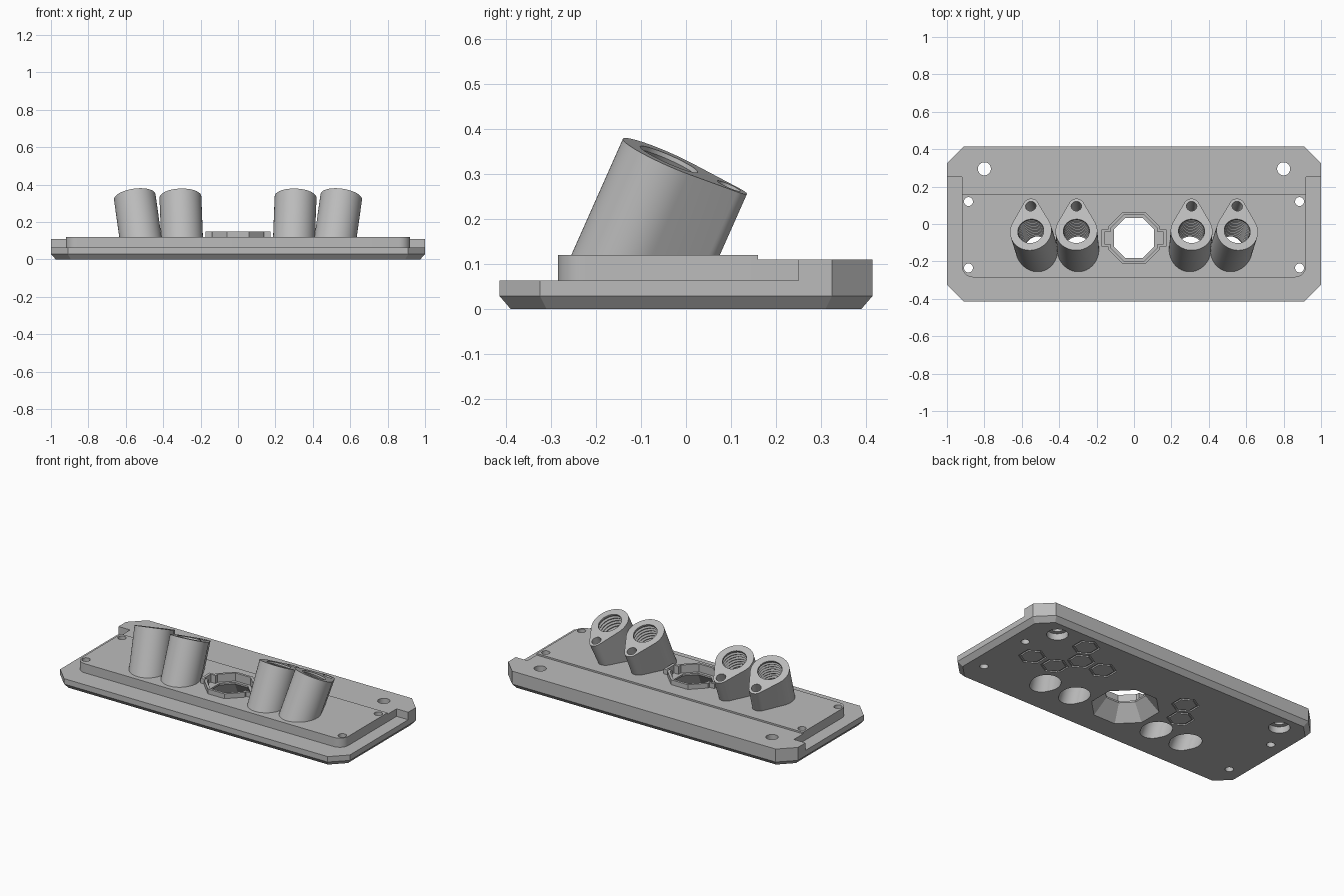
import bpy, bmesh, math
from mathutils import Vector

cube = bpy.data.objects.get("Cube")
if cube:
    bpy.data.objects.remove(cube, do_unlink=True)

grey = bpy.data.materials.new("grey")
grey.use_nodes = True
grey.diffuse_color = (0.5, 0.5, 0.5, 1)
grey.node_tree.nodes["Principled BSDF"].inputs["Base Color"].default_value = (0.5, 0.5, 0.5, 1)


def loft(name, rings):
    """Closed solid through rings with equal point counts."""
    bm = bmesh.new()
    loops = [[bm.verts.new(p) for p in ring] for ring in rings]
    n = len(loops[0])
    for a, b in zip(loops, loops[1:]):
        for i in range(n):
            j = (i + 1) % n
            bm.faces.new((a[i], a[j], b[j], b[i]))
    bm.faces.new(loops[0][::-1])
    bm.faces.new(loops[-1])
    bmesh.ops.recalc_face_normals(bm, faces=bm.faces)
    mesh = bpy.data.meshes.new(name)
    bm.to_mesh(mesh)
    bm.free()
    mesh.materials.append(grey)
    ob = bpy.data.objects.new(name, mesh)
    bpy.context.scene.collection.objects.link(ob)
    return ob


def at(points, z):
    return [Vector((x, y, z)) for x, y in points]


def circle(x, y, r, n=32, turn=0.0):
    angles = [turn + math.tau * i / n for i in range(n)]
    return [(x + r * math.cos(a), y + r * math.sin(a)) for a in angles]


def prism(name, points, z0, z1):
    return loft(name, [at(points, z0), at(points, z1)])


def chamfered(hx, hy, c):
    return [(-hx + c, -hy), (hx - c, -hy), (hx, -hy + c), (hx, hy - c),
            (hx - c, hy), (-hx + c, hy), (-hx, hy - c), (-hx, -hy + c)]


def octagon(apothem):
    return circle(0, OCT_Y, apothem / math.cos(math.pi / 8), 8, math.pi / 8)


def eared(apothem, ear_x, ear_y):
    """Octagon with a small square ear on each side."""
    half = apothem * math.tan(math.pi / 8)
    pts = []
    for s in (1, -1):
        side = [(apothem, -half), (apothem, -ear_y), (ear_x, -ear_y),
                (ear_x, ear_y), (apothem, ear_y), (apothem, half), (half, apothem), (-half, apothem)]
        pts += [(s * x, OCT_Y + s * y) for x, y in side]
    return pts


def boolean(ob, cutters, mode="DIFFERENCE"):
    for c in cutters:
        mod = ob.modifiers.new(c.name, "BOOLEAN")
        mod.operation, mod.solver, mod.object = mode, "EXACT", c
    bpy.context.view_layer.update()
    graph = bpy.context.evaluated_depsgraph_get()
    mesh = bpy.data.meshes.new_from_object(ob.evaluated_get(graph))
    ob.modifiers.clear()
    ob.data = mesh


OCT_Y = -0.075

# Base plate with chamfered underside
outline = chamfered(1.0, 0.415, 0.09)
base = loft("base_plate", [at(chamfered(0.975, 0.39, 0.08), 0), at(outline, 0.029), at(outline, 0.063)])

# Raised ledge along the back, notched at its ends
half = [(0.92, 0.16), (0.92, 0.25), (1, 0.25), (1, 0.325), (0.91, 0.415)]
ledge = prism("rear_ledge", half + [(-x, y) for x, y in reversed(half)], 0.063, 0.11)

# Raised front panel with rounded front corners
R = 0.06
corner = [(0.92 - R + R * math.cos(a), -0.285 + R - R * math.sin(a))
          for a in (math.pi / 2 * i / 8 for i in range(9))]
right = [(0.92, 0.16)] + corner
panel = prism("front_panel", right + [(-x, y) for x, y in reversed(right)], 0.063, 0.12)

# Octagonal socket rim
rim = prism("socket_rim", eared(0.14, 0.175, 0.045), 0.12, 0.15)

# Socket opening: recess above, flared funnel below
recess = prism("recess_cutter", eared(0.125, 0.158, 0.032), 0.1, 0.2)
throat = prism("throat_cutter", octagon(0.108), 0.08, 0.2)
funnel = loft("funnel_cutter", [at(octagon(0.188), -0.01), at(octagon(0.108), 0.09)])
socket = [recess, throat, funnel]

# Screw holes and counterbores
small_holes = [prism("screw_hole_cutter", circle(sx * 0.885, y, 0.024), -0.1, 0.3)
               for sx in (1, -1) for y in (0.12, -0.235)]
large_holes = [prism("bolt_hole_cutter", circle(sx * 0.8, 0.295, 0.035), -0.1, 0.3) for sx in (1, -1)]
counterbores = [prism("counterbore_cutter", circle(sx * 0.8, 0.295, 0.06), -0.1, 0.04) for sx in (1, -1)]

# Hexagon outlines engraved in the underside
hexes = []
for x, y in [(0.75, 0.02), (0.59, 0.02), (0.51, 0.153), (0.587, 0.287),
             (0.354, 0.153), (-0.242, 0.153), (-0.319, 0.02)]:
    groove = prism("hexagon_cutter", circle(x, y, 0.078, 6, math.pi / 6), -0.05, 0.008)
    core = prism("hexagon_core", circle(x, y, 0.064, 6, math.pi / 6), -0.06, 0.02)
    boolean(groove, [core])
    bpy.data.objects.remove(core, do_unlink=True)
    hexes.append(groove)


# Tilted teardrop holders with a threaded bore
BIG, TIP, REACH = 0.112, 0.042, 0.148
tangent = math.acos((BIG - TIP) / REACH)


def teardrop():
    pts = []
    for i in range(41):
        a = tangent + (math.tau - 2 * tangent) * i / 40
        pts.append((BIG * math.sin(a), BIG * math.cos(a)))
    for i in range(17):
        a = -tangent + 2 * tangent * i / 16
        pts.append((TIP * math.sin(a), REACH + TIP * math.cos(a)))
    return pts


holders, bores = [], []
for side, sx in (("left", 1), ("right", -1)):
    for place, x_top, x_low in (("outer", 0.552, 0.505), ("inner", 0.308, 0.295)):
        top = Vector((sx * x_top, -0.038, 0.333))
        axis = (top - Vector((sx * x_low, -0.186, 0))).normalized()
        v = axis.cross(Vector((1, 0, 0))).normalized()
        u = v.cross(axis)

        def ring(points, depth, shift=Vector()):
            return [top + shift + u * p + v * q - axis * depth for p, q in points]

        upper = ring(teardrop(), 0)
        lower = [p - axis * ((p.z - 0.119) / axis.z) for p in upper]
        holder = loft(f"{side}_{place}_holder", [lower, upper])

        # Thread as alternating crest and root rings
        rings = [ring(circle(0, 0, 0.07), -0.03), ring(circle(0, 0, 0.07), 0.01)]
        for k in range(12):
            rings.append(ring(circle(0, 0, 0.077), 0.02 + 0.02 * k))
            rings.append(ring(circle(0, 0, 0.07), 0.03 + 0.02 * k))
        rings.append(ring(circle(0, 0, 0.07), 0.45))
        bore = loft("bore_cutter", rings)
        offset = Vector((0, 0.03, 0))
        chamber = loft("chamber_cutter", [ring(circle(0, 0, 0.083), d, offset) for d in (0.25, 0.46)])
        pin = loft("pin_hole_cutter", [ring(circle(0, REACH - 0.002, 0.028, 24), d) for d in (-0.03, 0.13)])
        boolean(holder, [bore, pin])
        bpy.data.objects.remove(pin, do_unlink=True)
        holders.append(holder)
        bores += [bore, chamber]

# Cut the openings
boolean(base, small_holes + large_holes + counterbores + hexes + bores + [throat, funnel])
boolean(ledge, large_holes)
boolean(panel, small_holes + bores + socket)
boolean(rim, [recess])

for cutter in socket + small_holes + large_holes + counterbores + hexes + bores:
    bpy.data.objects.remove(cutter, do_unlink=True)

# Smooth the round walls, keep the edges crisp
for ob in [base, ledge, panel, rim] + holders:
    ob.data.shade_smooth()
    ob.data.set_sharp_from_angle(angle=math.radians(30))
